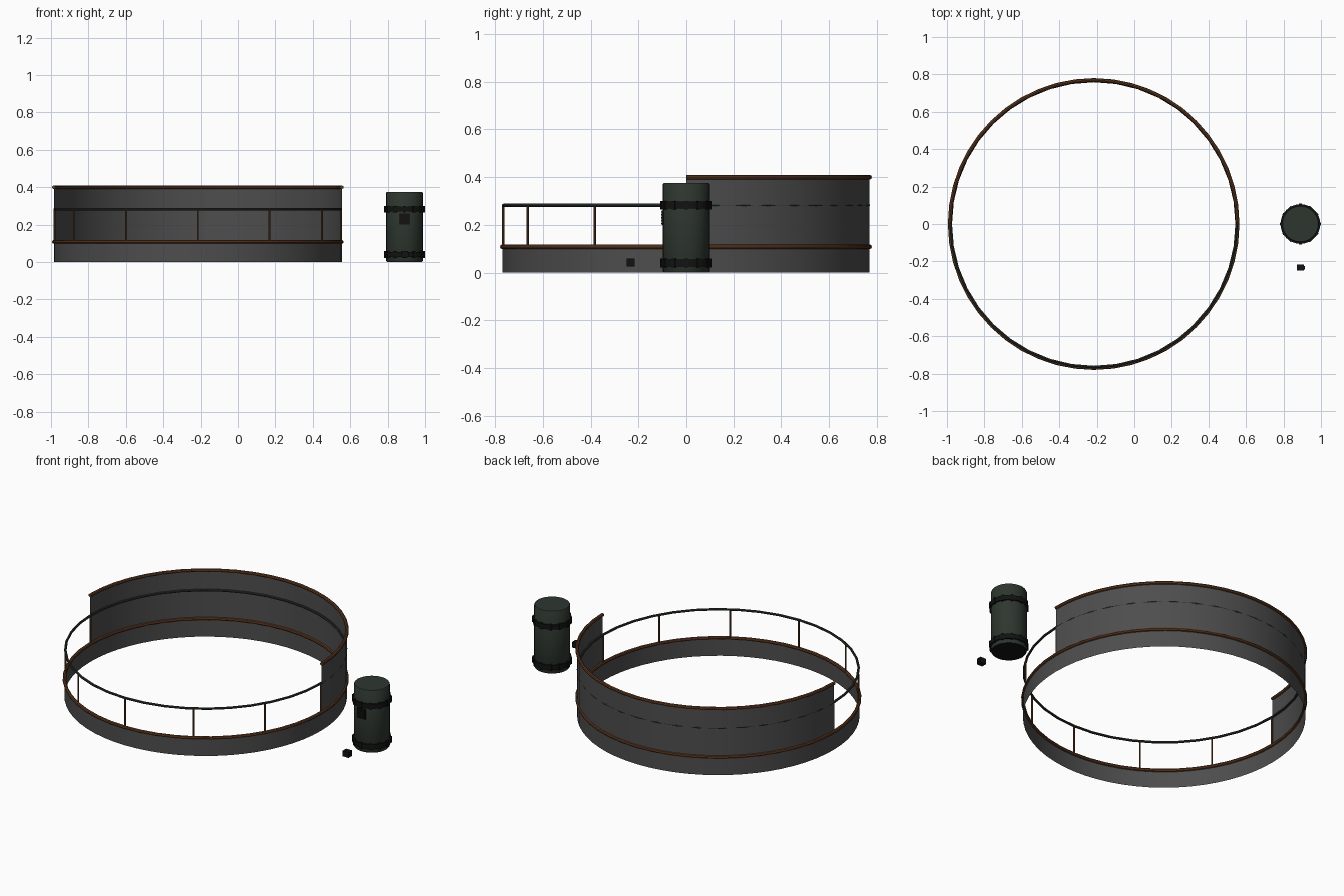
import bpy, bmesh, math
from mathutils import Matrix, Vector

if "Cube" in bpy.data.objects:
    bpy.data.objects.remove(bpy.data.objects["Cube"])

CX, R = -0.215, 0.77      # ring centre and radius
BX = 0.89                 # barrel centre


def material(name, rgb):
    m = bpy.data.materials.new(name)
    m.diffuse_color = (*rgb, 1)
    m.use_nodes = True
    m.node_tree.nodes["Principled BSDF"].inputs["Base Color"].default_value = m.diffuse_color
    return m


STEEL = material("dark grey steel", (0.075, 0.075, 0.075))
RUST = material("rust brown", (0.115, 0.042, 0.016))
GREEN = material("dark green", (0.027, 0.037, 0.028))
BLACK = material("black", (0.006, 0.006, 0.006))


def finish(name, bm, mat, smooth=True):
    me = bpy.data.meshes.new(name)
    bm.to_mesh(me)
    bm.free()
    ob = bpy.data.objects.new(name, me)
    bpy.context.collection.objects.link(ob)
    me.materials.append(mat)
    if smooth:
        bpy.ops.object.select_all(action='DESELECT')
        bpy.context.view_layer.objects.active = ob
        ob.select_set(True)
        bpy.ops.object.shade_smooth_by_angle(angle=math.radians(40))
    return ob


def lathe(name, profile, cx, mat, segs, sweep=360, closed=False):
    """Spin an (r, z) profile about a vertical axis at x = cx."""
    bm = bmesh.new()
    verts = [bm.verts.new((r, 0, z)) for r, z in profile]
    pairs = list(zip(verts, verts[1:]))
    if closed:
        pairs.append((verts[-1], verts[0]))
    edges = [bm.edges.new(p) for p in pairs]
    bmesh.ops.spin(bm, geom=verts + edges, cent=(0, 0, 0), axis=(0, 0, 1),
                   angle=math.radians(sweep), steps=segs)
    bmesh.ops.remove_doubles(bm, verts=bm.verts, dist=1e-5)
    if sweep < 360 and closed:
        bmesh.ops.holes_fill(bm, edges=[e for e in bm.edges if e.is_boundary])
    bmesh.ops.recalc_face_normals(bm, faces=bm.faces)
    bmesh.ops.translate(bm, verts=bm.verts, vec=(cx, 0, 0))
    return finish(name, bm, mat)


def circle(r, z, t, n=8):
    return [(r + t * math.cos(2 * math.pi * i / n),
             z + t * math.sin(2 * math.pi * i / n)) for i in range(n)]


def box(name, centre, size, mat):
    bm = bmesh.new()
    bmesh.ops.create_cube(bm, matrix=Matrix.Translation(centre) @ Matrix.Diagonal((*size, 1)))
    return finish(name, bm, mat, smooth=False)


# Thin sheet walls: low all round, tall on the back half
lathe("low_wall", [(R, 0), (R, 0.11)], CX, STEEL, 64)
lathe("tall_back_wall", [(R, 0.11), (R, 0.4)], CX, STEEL, 32, sweep=180)

# Round rails
lathe("lower_rail", circle(R, 0.108, 0.01), CX, RUST, 48, closed=True)
lathe("top_back_rail", circle(R, 0.4, 0.01), CX, RUST, 24, sweep=180, closed=True)
lathe("hand_rail", circle(0.765, 0.282, 0.007), CX, GREEN, 40, closed=True)

# Rail posts round the open front half
bm = bmesh.new()
for k in range(7):
    a = math.radians(180 + 30 * k)
    pos = Vector((CX + 0.766 * math.cos(a), 0.766 * math.sin(a), 0.195))
    bmesh.ops.create_cone(bm, cap_ends=True, segments=8, radius1=0.005, radius2=0.005,
                          depth=0.17, matrix=Matrix.Translation(pos))
finish("rail_posts", bm, RUST)

# Barrel body
lathe("barrel", [(0, 0.003), (0.096, 0.003), (0.098, 0.006), (0.098, 0.37),
                 (0.095, 0.375), (0, 0.375)], BX, GREEN, 32)
lathe("barrel_base", [(0, 0), (0.094, 0), (0.094, 0.004)], BX, BLACK, 32)

# Barrel bands with small studs
for label, z in (("lower", 0.04), ("upper", 0.283)):
    lathe(label + "_band", [(0.096, z - 0.014), (0.106, z - 0.014),
                            (0.106, z + 0.014), (0.096, z + 0.014)],
          BX, BLACK, 32, closed=True)
    bm = bmesh.new()
    for k in range(12):
        a = 2 * math.pi * k / 12
        mat = (Matrix.Translation((BX, 0, z)) @ Matrix.Rotation(a, 4, 'Z')
               @ Matrix.Translation((0.102, 0, 0)) @ Matrix.Diagonal((0.013, 0.014, 0.036, 1)))
        bmesh.ops.create_cube(bm, size=1, matrix=mat)
    finish(label + "_band_studs", bm, BLACK, smooth=False)

# Ribbed plate on the barrel front, and loose block on the ground side
box("barrel_plate", (BX, -0.096, 0.23), (0.054, 0.012, 0.06), BLACK)
for k in range(5):
    box("plate_rib", (BX, -0.103, 0.206 + 0.012 * k), (0.05, 0.004, 0.005), BLACK)
box("loose_block", (BX, -0.233, 0.042), (0.038, 0.032, 0.034), BLACK)
box("block_knob", (BX + 0.02, -0.233, 0.042), (0.008, 0.018, 0.018), BLACK)
